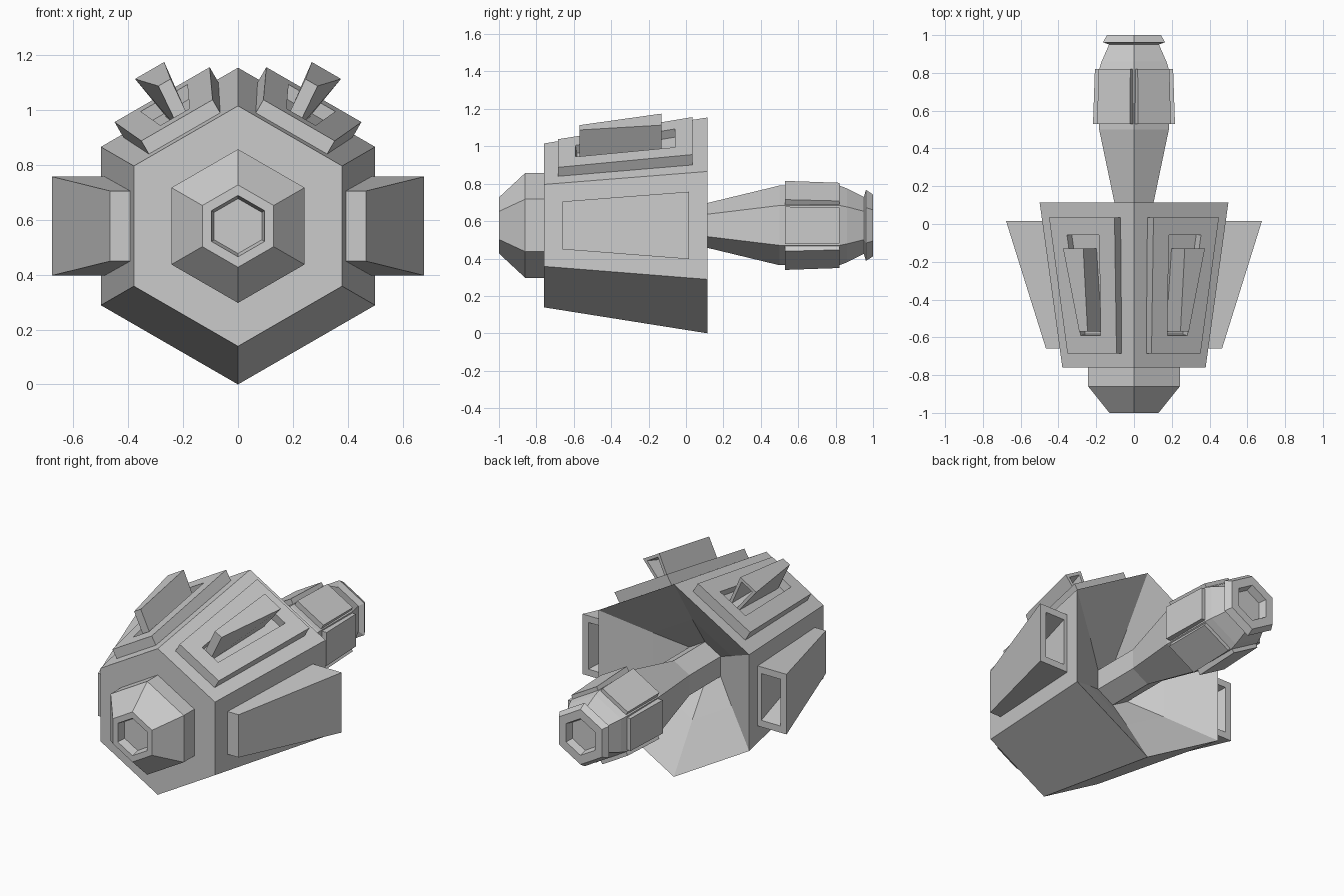
import bpy, bmesh, math
from mathutils import Vector

cube = bpy.data.objects.get("Cube")
if cube:
    bpy.data.objects.remove(cube)

AXIS_Z = 0.577
grey = bpy.data.materials.new("hull_grey")
grey.use_nodes = True
grey.diffuse_color = (0.6, 0.6, 0.6, 1)
grey.node_tree.nodes["Principled BSDF"].inputs["Base Color"].default_value = (0.6, 0.6, 0.6, 1)


def finish(name, bm):
    bmesh.ops.recalc_face_normals(bm, faces=bm.faces)
    mesh = bpy.data.meshes.new(name)
    bm.to_mesh(mesh)
    bm.free()
    mesh.materials.append(grey)
    obj = bpy.data.objects.new(name, mesh)
    bpy.context.collection.objects.link(obj)
    return obj


def hex_loft(name, profile):
    """Six-sided lathe along y through (radius, y) rings, capped at both ends."""
    bm = bmesh.new()
    angles = [math.radians(30 + 60 * k) for k in range(6)]
    rings = [[bm.verts.new((r * math.cos(a), y, AXIS_Z + r * math.sin(a))) for a in angles]
             for r, y in profile]
    for low, high in zip(rings, rings[1:]):
        for k in range(6):
            j = (k + 1) % 6
            bm.faces.new((low[k], low[j], high[j], high[k]))
    bm.faces.new(rings[0])
    bm.faces.new(rings[-1])
    return finish(name, bm)


def sink(bm, face, border, move, scale):
    """Inset a face, then push it inwards as a tapered pocket."""
    bmesh.ops.inset_individual(bm, faces=[face], thickness=border, use_even_offset=True)
    new = bmesh.ops.extrude_discrete_faces(bm, faces=[face])["faces"][0]
    middle = new.calc_center_median()
    for v in new.verts:
        v.co = middle + (v.co - middle) * scale + move


def wedge(name, angle, side, front, rear, pocket=None, border=0.0):
    """Block on a hull face; each end is (y, base height, top height, base span, top span)."""
    a = math.radians(angle)
    bm = bmesh.new()

    def ring(end):
        y, h0, h1, base, top = end
        corners = ((base[0], h0), (base[1], h0), (top[1], h1), (top[0], h1))
        return [bm.verts.new((side * (h * math.cos(a) + u * math.sin(a)), y,
                              AXIS_Z + h * math.sin(a) - u * math.cos(a))) for u, h in corners]

    f, r = ring(front), ring(rear)
    front_face, rear_face = bm.faces.new(f), bm.faces.new(r)
    sides = [bm.faces.new((f[k], f[(k + 1) % 4], r[(k + 1) % 4], r[k])) for k in range(4)]
    bmesh.ops.recalc_face_normals(bm, faces=bm.faces)
    if pocket == "top":
        sink(bm, sides[2], border, sides[2].normal * -0.05, 1.0)
    elif pocket == "rear":
        path = front_face.calc_center_median() - rear_face.calc_center_median()
        sink(bm, rear_face, border, path * 0.5, 0.5)
    return finish(name, bm)


def span(half):
    return (-half, half)


# Main hull with a funnel-shaped hollow at the rear
hex_loft("hull", [(0.438, -0.76), (0.577, 0.115), (0.30, -0.06), (0.12, -0.18)])

# Nose with a recessed tip
hex_loft("nose", [(0.28, -0.75), (0.28, -0.86), (0.15, -1.0), (0.112, -1.0), (0.10, -0.95)])

# Tail boom and its hollow end cap
hex_loft("tail_boom", [(0.12, -0.19), (0.12, 0.115), (0.213, 0.5), (0.213, 0.82),
                       (0.198, 0.86), (0.15, 0.955)])
hex_loft("tail_cap", [(0.15, 0.95), (0.19, 0.962), (0.165, 1.0), (0.11, 1.0), (0.09, 0.93)])

# Armour plates around the tail
for k in range(6):
    wedge(f"tail_plate_{k + 1}", 60 * k, 1,
          (0.53, 0.16, 0.217, span(0.1), span(0.1)),
          (0.82, 0.16, 0.207, span(0.097), span(0.097)))

for side, label in ((1, "left"), (-1, "right")):
    # Side pods, open at the rear
    wedge(f"{label}_side_pod", 0, side,
          (-0.66, 0.38, 0.466, span(0.128), span(0.128)),
          (0.015, 0.47, 0.677, span(0.18), span(0.18)), "rear", 0.04)
    # Raised upper panels with a tapered pocket
    wedge(f"{label}_upper_panel", 60, side,
          (-0.685, 0.38, 0.445, span(0.15), span(0.15)),
          (0.035, 0.48, 0.553, span(0.2), span(0.2)), "top", 0.095)
    # Scoops rising out of the pockets
    wedge(f"{label}_scoop", 60, side,
          (-0.57, 0.40, 0.587, (-0.04, 0.01), (-0.055, -0.004)),
          (-0.13, 0.46, 0.652, (-0.045, 0.025), (-0.066, 0.057)), "rear", 0.018)
